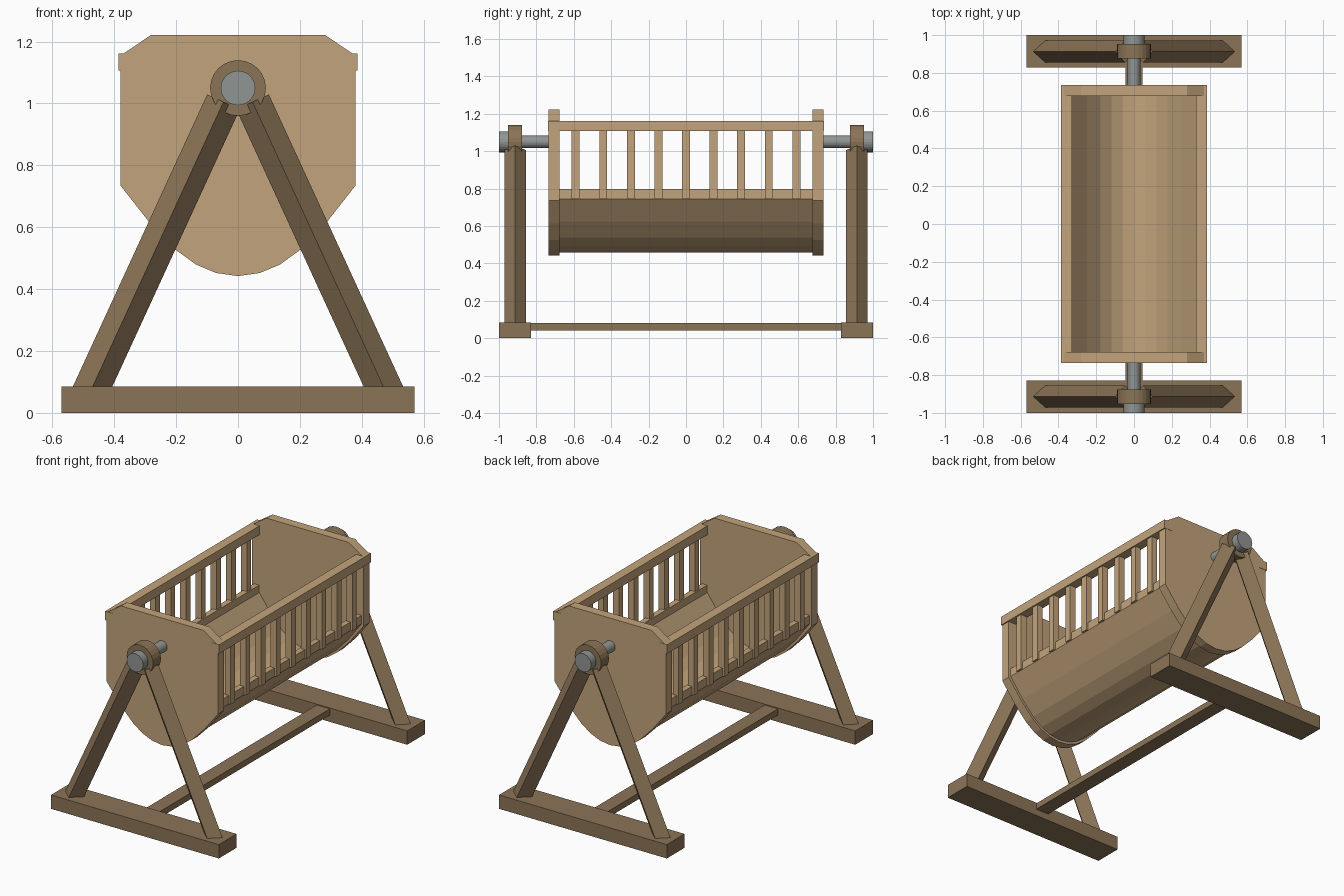
import bpy, bmesh, math
from mathutils import Vector

if "Cube" in bpy.data.objects:
    bpy.data.objects.remove(bpy.data.objects["Cube"])


def material(name, rgb):
    m = bpy.data.materials.new(name)
    m.diffuse_color = (*rgb, 1)
    m.use_nodes = True
    m.node_tree.nodes["Principled BSDF"].inputs["Base Color"].default_value = m.diffuse_color
    return m


LIGHT = material("light_wood", (0.54, 0.37, 0.20))
DARK = material("dark_wood", (0.26, 0.175, 0.095))
STEEL = material("steel", (0.28, 0.30, 0.29))


def prism(name, pts, a, b, u, mat):
    """Extrude a 2D outline from point a to b; u is the outline's first axis."""
    a, b, u = Vector(a), Vector(b), Vector(u)
    v = (b - a).normalized().cross(u)
    bm = bmesh.new()
    rings = [[bm.verts.new(c + u * p + v * q) for p, q in pts] for c in (a, b)]
    n = len(pts)
    bm.faces.new(rings[0])
    bm.faces.new(rings[1])
    for i in range(n):
        j = (i + 1) % n
        bm.faces.new((rings[0][i], rings[0][j], rings[1][j], rings[1][i]))
    bmesh.ops.recalc_face_normals(bm, faces=bm.faces)
    me = bpy.data.meshes.new(name)
    bm.to_mesh(me)
    bm.free()
    me.materials.append(mat)
    ob = bpy.data.objects.new(name, me)
    bpy.context.collection.objects.link(ob)
    return ob


def slab(name, outline, y, mat, z=0):
    """Extrude an x, z outline between two y values."""
    y0, y1 = sorted(y)
    return prism(name, [(p, -q) for p, q in outline], (0, y0, z), (0, y1, z), (1, 0, 0), mat)


def box(name, x, y, z, mat):
    return slab(name, [(x[0], z[0]), (x[1], z[0]), (x[1], z[1]), (x[0], z[1])], y, mat)


def rod(name, r, y, mat, n=24):
    angles = [2 * math.pi * i / n for i in range(n)]
    return slab(name, [(r * math.cos(t), r * math.sin(t)) for t in angles], y, mat, 1.05)


def mirrored(bottom, right):
    return [bottom] + right + [(-x, z) for x, z in reversed(right)]


# outlines in x, z
panel = mirrored((0, 0.442), [(0.07, 0.452), (0.135, 0.479), (0.20, 0.526), (0.285, 0.614),
                              (0.38, 0.735), (0.38, 1.155), (0.28, 1.222)])
outer = [(0.067, 0.466), (0.13, 0.492), (0.195, 0.539), (0.275, 0.625), (0.365, 0.745), (0.365, 0.797)]
inner = [(0.330, 0.797), (0.330, 0.752), (0.25, 0.645), (0.178, 0.565), (0.118, 0.520), (0.06, 0.495)]
shell = ([(0, 0.457)] + outer + inner + [(0, 0.487)]
         + [(-x, z) for x, z in reversed(inner)] + [(-x, z) for x, z in reversed(outer)])

# cradle body
slab("trough", shell, (-0.69, 0.69), LIGHT)

# side rails and slats
for s, side in ((-1, "left"), (1, "right")):
    box(f"{side}_top_rail", sorted((s * 0.328, s * 0.387)), (-0.737, 0.737), (1.107, 1.162), LIGHT)
    for i in range(9):
        y = (i - 4) * 0.1475
        box(f"{side}_slat_{i + 1}", sorted((s * 0.338, s * 0.378)), (y - 0.021, y + 0.021), (0.745, 1.115), LIGHT)

diamond = [(0.058, 0), (0, 0.058), (-0.058, 0), (0, -0.058)]
for s, end in ((-1, "front"), (1, "back")):
    # cradle end and stand
    slab(f"{end}_end_panel", panel, (s * 0.735, s * 0.677), LIGHT)
    box(f"{end}_foot", (-0.57, 0.57), (s * 0.828, s * 1.0), (0, 0.085), DARK)
    for t, side in ((-1, "left"), (1, "right")):
        prism(f"{end}_{side}_leg", diamond, (t * 0.486, s * 0.913, 0.05),
              (t * 0.047, s * 0.913, 1.005), (0, 1, 0), DARK)
    # bearing, axle and cap
    rod(f"{end}_bearing", 0.09, (s * 0.876, s * 0.952), DARK)
    rod(f"{end}_axle", 0.034, (s * 0.72, s * 0.95), STEEL)
    rod(f"{end}_axle_cap", 0.056, (s * 0.945, s * 1.0), STEEL)

# floor stretcher
box("stretcher", (-0.045, 0.045), (-0.85, 0.85), (0.042, 0.08), DARK)
